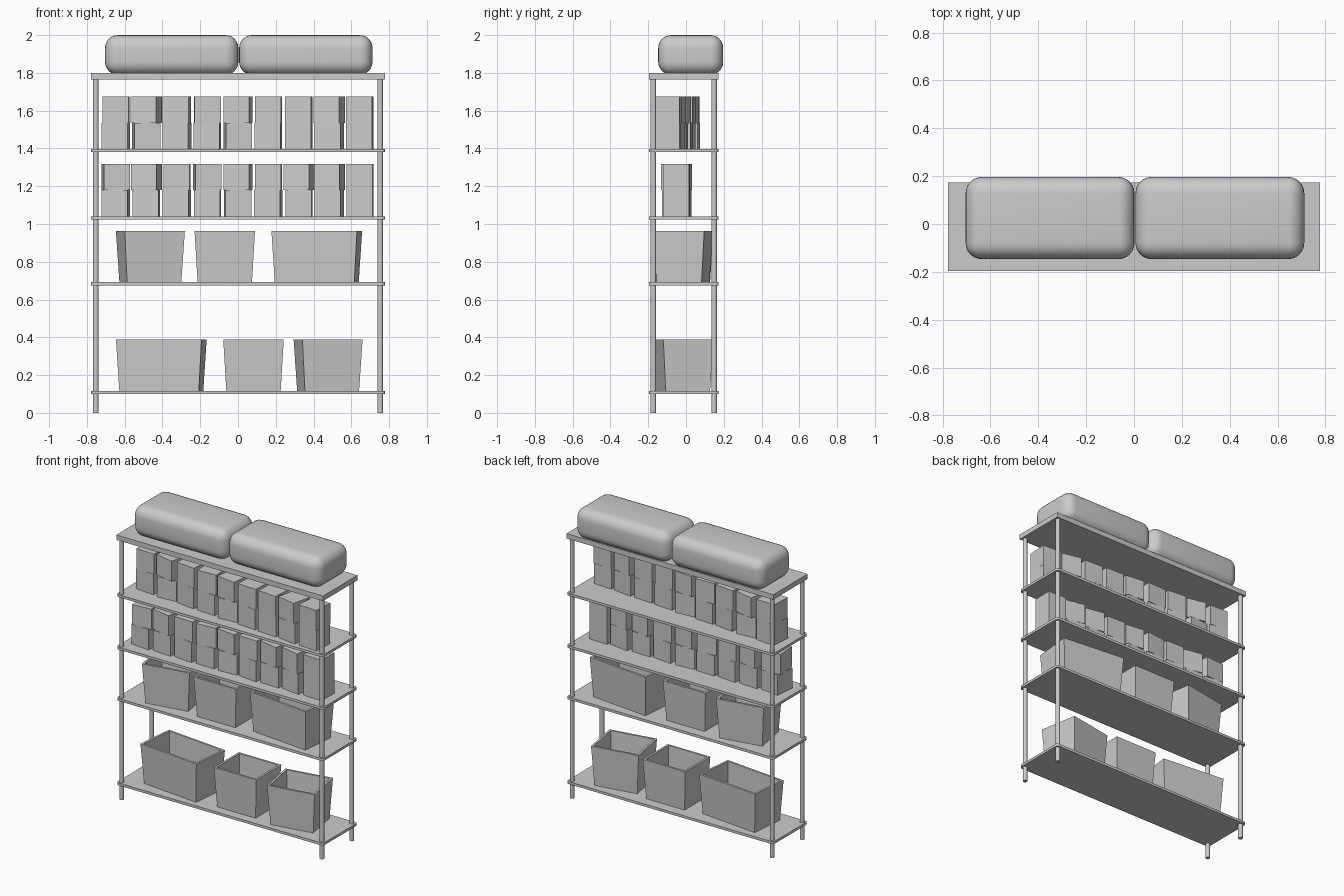
import bpy, bmesh
from math import radians
from mathutils import Matrix, Vector

if "Cube" in bpy.data.objects:
    bpy.data.objects.remove(bpy.data.objects["Cube"])

YC = -0.012  # depth centre of the rack


def finish(bm, name, loc=(0, 0, 0), rot=0.0):
    bmesh.ops.recalc_face_normals(bm, faces=bm.faces)
    me = bpy.data.meshes.new(name)
    bm.to_mesh(me)
    bm.free()
    ob = bpy.data.objects.new(name, me)
    ob.location = loc
    ob.rotation_euler.z = radians(rot)
    bpy.context.collection.objects.link(ob)
    return ob


def smooth(ob, angle=40):
    bpy.ops.object.select_all(action='DESELECT')
    ob.select_set(True)
    bpy.context.view_layer.objects.active = ob
    bpy.ops.object.shade_smooth_by_angle(angle=radians(angle))


def box(name, size, loc, rot=0.0, round_all=0.0, round_corners=0.0):
    """Box whose location is the centre of its underside."""
    bm = bmesh.new()
    bmesh.ops.create_cube(bm, size=1)
    for v in bm.verts:
        v.co = Vector((v.co.x * size[0], v.co.y * size[1], (v.co.z + 0.5) * size[2]))
    if round_all:
        bmesh.ops.bevel(bm, geom=bm.edges[:], offset=round_all, segments=6,
                        profile=0.5, affect='EDGES')
    if round_corners:
        upright = [e for e in bm.edges
                   if abs(e.verts[0].co.z - e.verts[1].co.z) > size[2] * 0.5]
        bmesh.ops.bevel(bm, geom=upright, offset=round_corners, segments=4,
                        profile=0.5, affect='EDGES')
    ob = finish(bm, name, loc, rot)
    if round_all or round_corners:
        smooth(ob)
    return ob


def bin_box(name, w, d, loc, rot, h=0.271, inset=0.016, wall=0.02):
    """Open tapered bin: solid frustum, rim inset, then floor pushed down."""
    bm = bmesh.new()
    bmesh.ops.create_cube(bm, size=1)
    for v in bm.verts:
        k = inset if v.co.z < 0 else 0
        v.co = Vector((v.co.x * (w - 2 * k), v.co.y * (d - 2 * k), (v.co.z + 0.5) * h))
    bm.normal_update()
    top = max(bm.faces, key=lambda f: f.calc_center_median().z)
    bmesh.ops.inset_region(bm, faces=[top], thickness=wall)
    ret = bmesh.ops.extrude_discrete_faces(bm, faces=[top])
    for v in ret['faces'][0].verts:
        v.co = Vector((v.co.x * (1 - 2 * inset / w), v.co.y * (1 - 2 * inset / d), wall))
    return finish(bm, name, loc, rot)


# Four round posts
for x in (-0.753, 0.753):
    for y in (-0.161, 0.161):
        bm = bmesh.new()
        bmesh.ops.create_cone(bm, cap_ends=True, segments=16, radius1=0.0145,
                              radius2=0.0145, depth=1.77,
                              matrix=Matrix.Translation((0, 0, 0.885)))
        smooth(finish(bm, "post", (x, YC + y, 0)))

# Thick top board and four thin shelves
box("top_board", (1.556, 0.37, 0.034), (0, YC, 1.766))
for top in (0.117, 0.692, 1.041, 1.398):
    box("shelf", (1.556, 0.37, 0.017), (0, YC, top - 0.017), round_corners=0.018)

# Two soft bundles on top
for x in (-0.351, 0.359):
    box("soft_bundle", (0.706, 0.344, 0.21), (x, 0.025, 1.79), round_all=0.068)

# Open bins: width, x, shelf height, turn
for w, x, z, turn in [(0.455, -0.406, 0.117, -5.8), (0.32, 0.082, 0.117, 0),
                      (0.323, 0.477, 0.117, 10), (0.323, -0.464, 0.692, 10),
                      (0.32, -0.07, 0.692, 0), (0.455, 0.417, 0.692, -5.8)]:
    bin_box("storage_bin", w, 0.27, (x, -0.015, z), turn)

# Small cartons, two layers per shelf, each slightly turned
S = 0.138
layers = [(1.041, 0.0, (-6, -4, -6, -2, 4, -6, -2, -8, -2)),
          (1.041 + S, 0.0, (5, -12, -2, 5, -7, -2, -11, -12, -2)),
          (1.398, 1.0, (-5, 5, -7, -4, 5, -4, -3, -8, -3)),
          (1.398 + S, 1.0, (-2, -13, -5, 2, -7, -2, -4, -13, -4))]
for z, slant, turns in layers:
    for i, turn in enumerate(turns):
        # the upper row drifts from back-left to front-right
        y = -0.001 - 0.0122 * i if slant else -0.05
        box("carton", (S, S, S), (-0.647 + 0.1615 * i, y, z), turn)
